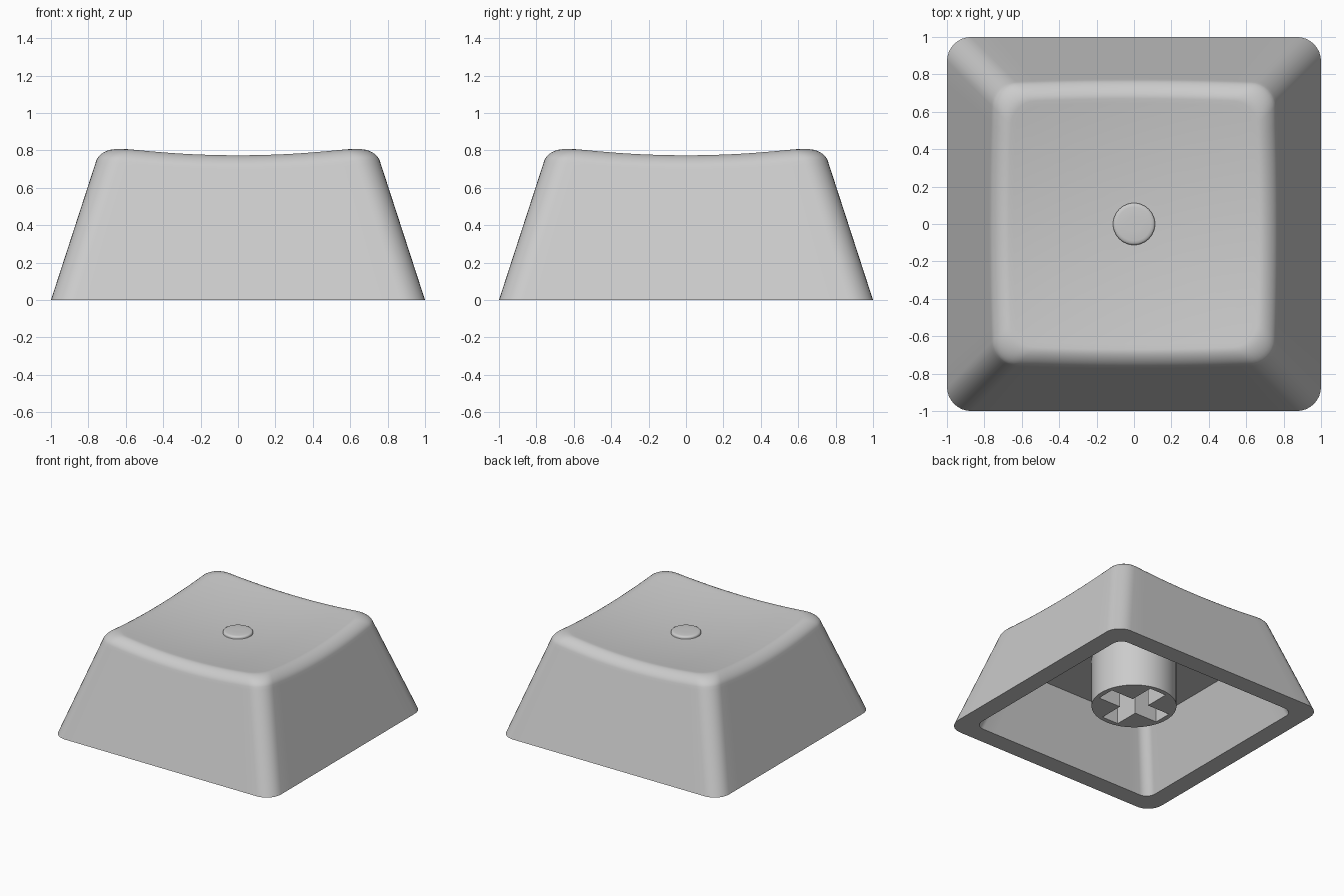
import bpy, bmesh, math
from mathutils import Vector

if "Cube" in bpy.data.objects:
    bpy.data.objects.remove(bpy.data.objects["Cube"])

ARC, EDGE = 8, 14              # segments per rounded corner and per straight side
TAPER = 0.325                  # inward lean of the walls per unit of height
CORNER = 0.13

grey = bpy.data.materials.new("light_grey")
grey.diffuse_color = (0.6, 0.6, 0.6, 1)
grey.use_nodes = True
grey.node_tree.nodes["Principled BSDF"].inputs["Base Color"].default_value = grey.diffuse_color


def rounded_square(h, r):
    """Outline points of a rounded square with half width h and corner radius r."""
    pts = []
    for q in range(4):
        a0 = q * math.pi / 2
        c = Vector((math.cos(a0 + math.pi / 4), math.sin(a0 + math.pi / 4))) * (h - r) * math.sqrt(2)
        for i in range(ARC + 1):
            a = a0 + i / ARC * math.pi / 2
            pts.append(c + Vector((math.cos(a), math.sin(a))) * r)
        # straight side toward the next corner
        side = Vector((-math.sin(a0), math.cos(a0)))
        step = Vector((-side.y, side.x)) * 2 * (h - r) / EDGE
        start = pts[-1].copy()
        pts += [start + step * i for i in range(1, EDGE)]
    return pts


def dish(p):
    return 0.727 + 0.103 * (p.x ** 2 + p.y ** 2)


def finish(obj, angle):
    obj.data.materials.append(grey)
    bpy.ops.object.select_all(action='DESELECT')
    obj.select_set(True)
    bpy.context.view_layer.objects.active = obj
    bpy.ops.object.shade_smooth_by_angle(angle=math.radians(angle))


def loft(name, rings, angle=35):
    """Skin a stack of equal rings and close both ends."""
    bm = bmesh.new()
    rows = [[bm.verts.new(p) for p in ring] for ring in rings]
    n = len(rows[0])
    for a, b in zip(rows, rows[1:]):
        for i in range(n):
            j = (i + 1) % n
            bm.faces.new((a[i], a[j], b[j], b[i]))
    bm.faces.new(rows[0][::-1])
    bm.faces.new(rows[-1])
    bmesh.ops.recalc_face_normals(bm, faces=bm.faces)
    me = bpy.data.meshes.new(name)
    bm.to_mesh(me)
    bm.free()
    obj = bpy.data.objects.new(name, me)
    bpy.context.collection.objects.link(obj)
    finish(obj, angle)


def flat(points, z):
    return [Vector((p.x, p.y, z)) for p in points]


# Hollow cap: ceiling, inner wall, bottom rim, outer wall, rounded lip, dished top
CEILING = 0.51
rings = [flat(rounded_square(0.85 - TAPER * CEILING, 0.08), CEILING),
         flat(rounded_square(0.85, 0.08), 0),
         flat(rounded_square(1, CORNER), 0)]

count = len(rings[0])
LIP, LIP_STEPS, WEIGHT = 0.075, 8, 0.55
lip = [[] for _ in range(LIP_STEPS + 2)]
for i in range(count):
    def wall(z):
        p = rounded_square(1 - TAPER * z, CORNER)[i]
        return Vector((p.x, p.y, z))
    z = 0.78
    for _ in range(5):                       # height where wall meets dish
        z = dish(wall(z))
    low, rim = wall(z - LIP), wall(z)
    p = rounded_square(1 - TAPER * z - LIP, CORNER)[i]
    top = Vector((p.x, p.y, dish(p)))
    lip[0].append(wall(z - LIP * 1.3))
    for s in range(LIP_STEPS + 1):           # circular blend between wall and dish
        t = s / LIP_STEPS
        a, b, c = (1 - t) ** 2, 2 * t * (1 - t) * WEIGHT, t * t
        lip[s + 1].append((low * a + rim * b + top * c) / (a + b + c))
rings += lip
for s in (0.96, 0.85, 0.7, 0.55, 0.4, 0.25, 0.1):
    ring = [Vector((p.x * s, p.y * s)) for p in lip[-1]]
    rings.append([Vector((p.x, p.y, dish(p))) for p in ring])
loft("cap_shell", rings)


# Small raised homing bump in the middle of the dish
def circle(r, n=48):
    return [Vector((r * math.cos(2 * math.pi * i / n), r * math.sin(2 * math.pi * i / n)))
            for i in range(n)]


loft("top_bump", [flat(circle(r), z) for r, z in
                  ((0.112, 0.715), (0.112, 0.738), (0.109, 0.744), (0.102, 0.748),
                   (0.09, 0.75), (0.04, 0.751))], 50)

# Stem under the cap: round post with a cross shaped socket
L, W = 0.28, 0.075
cross = []
for q in range(4):
    a = q * math.pi / 2
    for x, y in ((W, W), (W, L), (-W, L)):
        cross.append(Vector((x * math.cos(a) - y * math.sin(a), x * math.sin(a) + y * math.cos(a))))
STEM_LOW, STEM_TOP = 0.11, CEILING + 0.01
curve = bpy.data.curves.new("stem", 'CURVE')
curve.dimensions = '2D'
curve.fill_mode = 'BOTH'
curve.extrude = (STEM_TOP - STEM_LOW) / 2
for outline in (circle(0.32, 64), cross):
    sp = curve.splines.new('POLY')
    sp.points.add(len(outline) - 1)
    for pt, p in zip(sp.points, outline):
        pt.co = (p.x, p.y, 0, 1)
    sp.use_cyclic_u = True
stem = bpy.data.objects.new("stem", curve)
stem.location.z = (STEM_TOP + STEM_LOW) / 2
bpy.context.collection.objects.link(stem)
bpy.ops.object.select_all(action='DESELECT')
stem.select_set(True)
bpy.context.view_layer.objects.active = stem
bpy.ops.object.convert(target='MESH')
stem = bpy.context.view_layer.objects.active
bm = bmesh.new()
bm.from_mesh(stem.data)
bmesh.ops.remove_doubles(bm, verts=bm.verts, dist=1e-4)
bmesh.ops.recalc_face_normals(bm, faces=bm.faces)
bm.to_mesh(stem.data)
bm.free()
finish(stem, 35)
